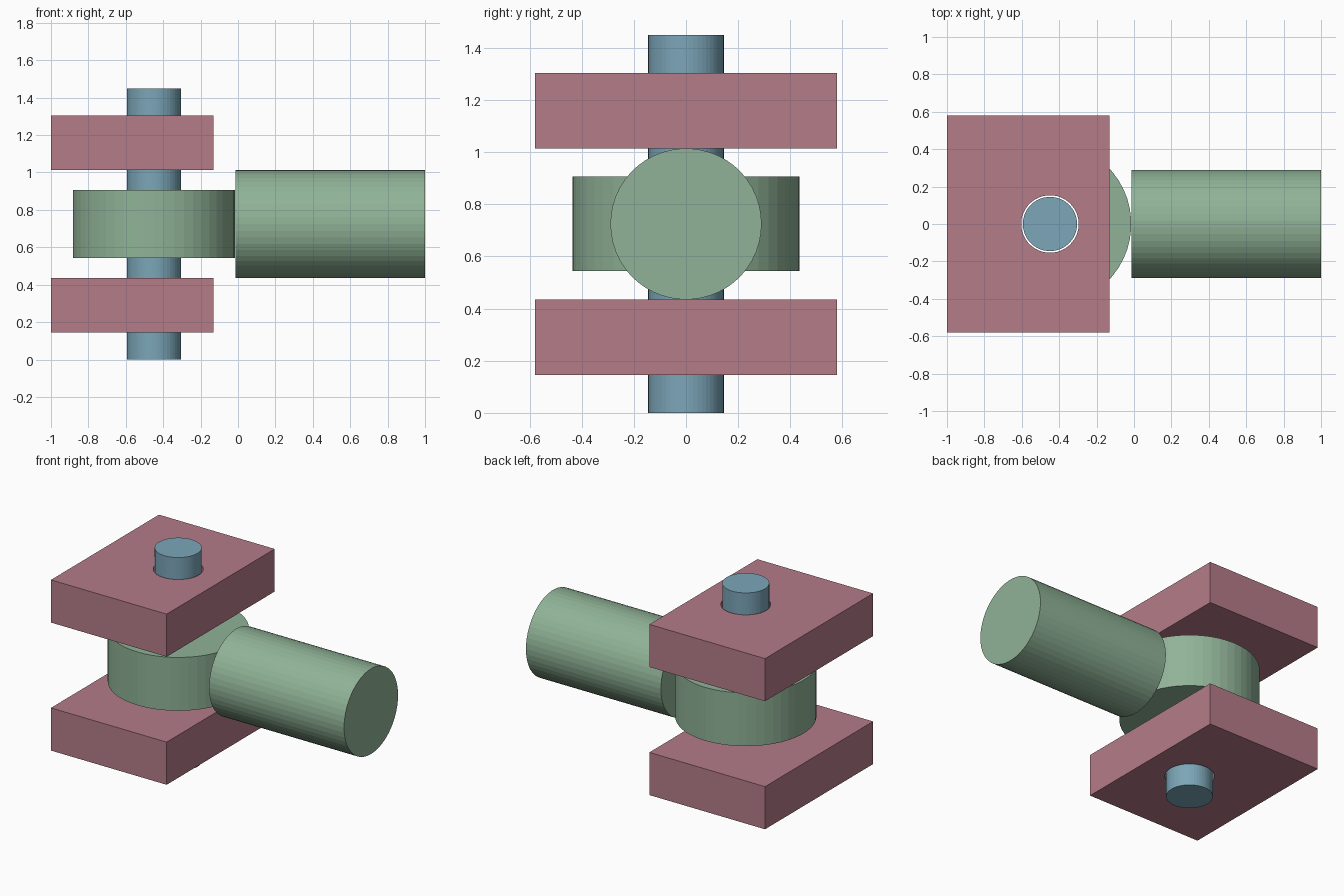
import bpy
from math import pi

if "Cube" in bpy.data.objects:
    bpy.data.objects.remove(bpy.data.objects["Cube"])

U = 2 / 13.8            # base unit: the pin radius
SIDES = 50
PX = -1 + 3.8 * U       # x of the pin axis
MID = 5 * U             # mid height of the joint


def material(name, rgb):
    m = bpy.data.materials.new(name)
    m.diffuse_color = (*rgb, 1)
    m.use_nodes = True
    m.node_tree.nodes["Principled BSDF"].inputs["Base Color"].default_value = m.diffuse_color
    return m


def cylinder(name, r, length, loc, mat=None, rot=(0, 0, 0)):
    bpy.ops.mesh.primitive_cylinder_add(vertices=SIDES, radius=r, depth=length,
                                        location=loc, rotation=rot)
    ob = bpy.context.object
    ob.name = name
    if mat:
        ob.data.materials.append(mat)
    return ob


def box(name, size, loc, mat):
    bpy.ops.mesh.primitive_cube_add(size=1, location=loc)
    ob = bpy.context.object
    ob.name = name
    ob.scale = size
    bpy.ops.object.transform_apply(location=False, rotation=False, scale=True)
    ob.data.materials.append(mat)
    return ob


def drill(ob, cutter):
    mod = ob.modifiers.new("pin_hole", 'BOOLEAN')
    mod.operation = 'DIFFERENCE'
    mod.solver = 'EXACT'
    mod.object = cutter


blue = material("pin_blue", (0.20, 0.38, 0.48))
pink = material("plate_pink", (0.46, 0.20, 0.25))
green = material("rod_green", (0.28, 0.45, 0.31))

# Clearance hole cutter through plates and eye
cutter = cylinder("hole_cutter", 1.06 * U, 12 * U, (PX, 0, MID))
cutter.hide_render = True
cutter.hide_set(True)

# Pin
cylinder("pin", U, 10 * U, (PX, 0, MID), blue)

# Fork plates above and below the eye
for name, side in (("lower_plate", -1), ("upper_plate", 1)):
    plate = box(name, (6 * U, 8 * U, 2 * U), (-1 + 3 * U, 0, MID + side * 3 * U), pink)
    drill(plate, cutter)

# Rod eye, drilled for the pin
eye = cylinder("rod_eye", 3 * U, 2.5 * U, (PX, 0, MID), green)
drill(eye, cutter)

# Rod shank, meeting the eye at its rim
cylinder("rod_shank", 2 * U, 7 * U, (1 - 3.5 * U, 0, MID), green, (0, pi / 2, 0))
